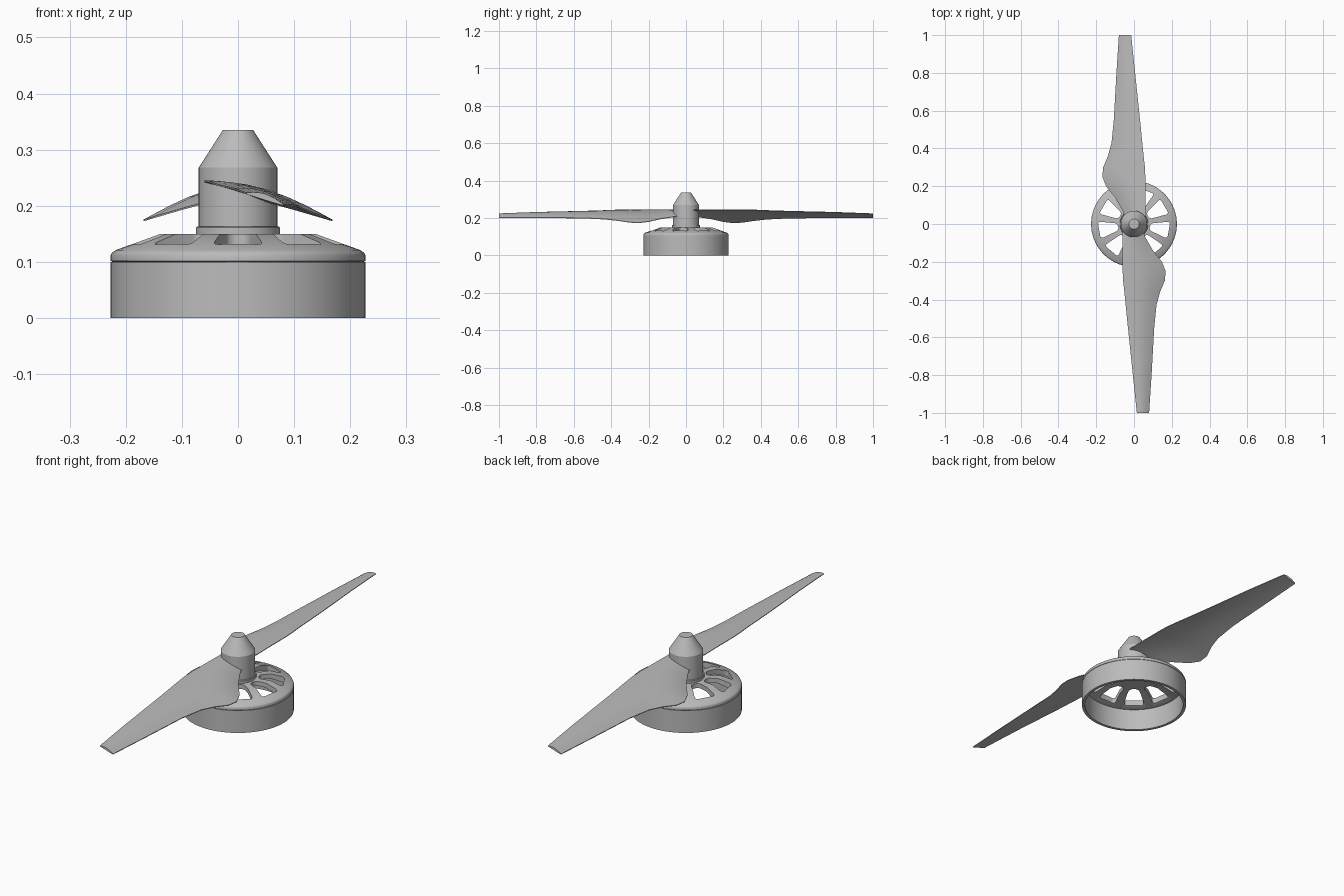
import bpy, bmesh, math
from mathutils import Matrix, Vector

cube = bpy.data.objects.get("Cube")
if cube:
    bpy.data.objects.remove(cube, do_unlink=True)

GREY = (0.5, 0.5, 0.5, 1)
mat = bpy.data.materials.new("plain grey")
mat.use_nodes = True
mat.diffuse_color = GREY
mat.node_tree.nodes["Principled BSDF"].inputs["Base Color"].default_value = GREY


def finish(bm, name):
    bmesh.ops.remove_doubles(bm, verts=bm.verts, dist=1e-5)
    bmesh.ops.recalc_face_normals(bm, faces=bm.faces)
    me = bpy.data.meshes.new(name)
    bm.to_mesh(me)
    bm.free()
    me.materials.append(mat)
    ob = bpy.data.objects.new(name, me)
    bpy.context.collection.objects.link(ob)
    return ob


def smooth(ob, degrees=30):
    bpy.ops.object.select_all(action='DESELECT')
    ob.select_set(True)
    bpy.context.view_layer.objects.active = ob
    bpy.ops.object.shade_smooth_by_angle(angle=math.radians(degrees))


def lathe(name, profile, closed=True, steps=72):
    """Revolve (radius, z) points around the z axis."""
    bm = bmesh.new()
    verts = [bm.verts.new((r, 0, z)) for r, z in profile]
    edges = [bm.edges.new(p) for p in zip(verts, verts[1:])]
    if closed:
        edges.append(bm.edges.new((verts[-1], verts[0])))
    bmesh.ops.spin(bm, geom=verts + edges, cent=(0, 0, 0), axis=(0, 0, 1),
                   angle=math.tau, steps=steps, use_merge=True)
    return finish(bm, name)


# Motor bell: open ring below, sloped cap above
bell = lathe("bell_ring", [(0.214, 0), (0.227, 0), (0.227, 0.1), (0.214, 0.1)])
cap = lathe("bell_cap", [(0.03, 0.15), (0.138, 0.15), (0.218, 0.121), (0.225, 0.116),
                         (0.227, 0.112), (0.227, 0.102), (0.224, 0.1),
                         (0.205, 0.1), (0.13, 0.13), (0.03, 0.13)])

# Rounded tapered windows cut through the cap, leaving spokes
HOLES = 9
bm = bmesh.new()
for i in range(HOLES):
    turn = Matrix.Rotation(math.tau * i / HOLES - math.pi / 2, 4, 'Z')
    outline = [(0.085, -0.018), (0.187, -0.046), (0.187, 0.046), (0.085, 0.018)]
    low = [bm.verts.new(turn @ Vector((x, y, 0.05))) for x, y in outline]
    high = [bm.verts.new(turn @ Vector((x, y, 0.2))) for x, y in outline]
    bm.faces.new(low)
    bm.faces.new(high)
    for a in range(4):
        b = (a + 1) % 4
        bm.faces.new((low[a], low[b], high[b], high[a]))
upright = [e for e in bm.edges if abs(e.verts[0].co.z - e.verts[1].co.z) > 0.1]
bmesh.ops.recalc_face_normals(bm, faces=bm.faces)
bmesh.ops.bevel(bm, geom=upright, offset=0.015, segments=5, profile=0.5, affect='EDGES')
cutter = finish(bm, "window_cutter")
cut = cap.modifiers.new("windows", 'BOOLEAN')
cut.operation = 'DIFFERENCE'
cut.solver = 'EXACT'
cut.object = cutter
bpy.context.view_layer.objects.active = cap
cap.select_set(True)
bpy.ops.object.modifier_apply(modifier=cut.name)
bpy.data.objects.remove(cutter, do_unlink=True)

# Collar and hub with tapered nose
collar = lathe("collar", [(0, 0.13), (0.075, 0.13), (0.075, 0.161), (0.073, 0.163),
                          (0, 0.163)], closed=False)
hub = lathe("hub", [(0, 0.155), (0.07, 0.155), (0.07, 0.268), (0.027, 0.335),
                    (0, 0.335)], closed=False)
for part in (bell, cap, collar, hub):
    smooth(part)

# Blade stations: distance out, trailing x, leading x, trailing z, leading z
STATIONS = [
    (0, -0.03, 0.06, 0.215, 0.243),
    (0.07, -0.06, 0.06, 0.205, 0.243),
    (0.14, -0.1, 0.06, 0.194, 0.244),
    (0.2, -0.148, 0.06, 0.18, 0.244),
    (0.25, -0.168, 0.06, 0.174, 0.244),
    (0.3, -0.163, 0.058, 0.176, 0.244),
    (0.36, -0.138, 0.051, 0.185, 0.243),
    (0.43, -0.119, 0.044, 0.193, 0.24),
    (0.55, -0.107, 0.032, 0.199, 0.236),
    (0.8, -0.093, 0.006, 0.201, 0.23),
    (1, -0.08, -0.015, 0.202, 0.222),
]
CHORD = 10


def blade(name, side):
    bm = bmesh.new()
    rings = []
    for y, x0, x1, z0, z1 in STATIONS:
        upper, lower = [], []
        for k in range(CHORD + 1):
            t = (1 - math.cos(math.pi * k / CHORD)) / 2
            arch = math.sin(math.pi * t)
            mid = z0 + (z1 - z0) * t + 0.06 * (x1 - x0) * arch
            half = 0.0015 + 0.004 * arch
            x = x0 + (x1 - x0) * t
            upper.append(bm.verts.new((side * x, side * y, mid + half)))
            lower.append(bm.verts.new((side * x, side * y, mid - half)))
        rings.append(upper + lower[::-1])
    for a, b in zip(rings, rings[1:]):
        for i in range(len(a)):
            j = (i + 1) % len(a)
            bm.faces.new((a[i], a[j], b[j], b[i]))
    bm.faces.new(rings[0])
    bm.faces.new(rings[-1])
    smooth(finish(bm, name), 40)


blade("rear_blade", 1)
blade("front_blade", -1)
